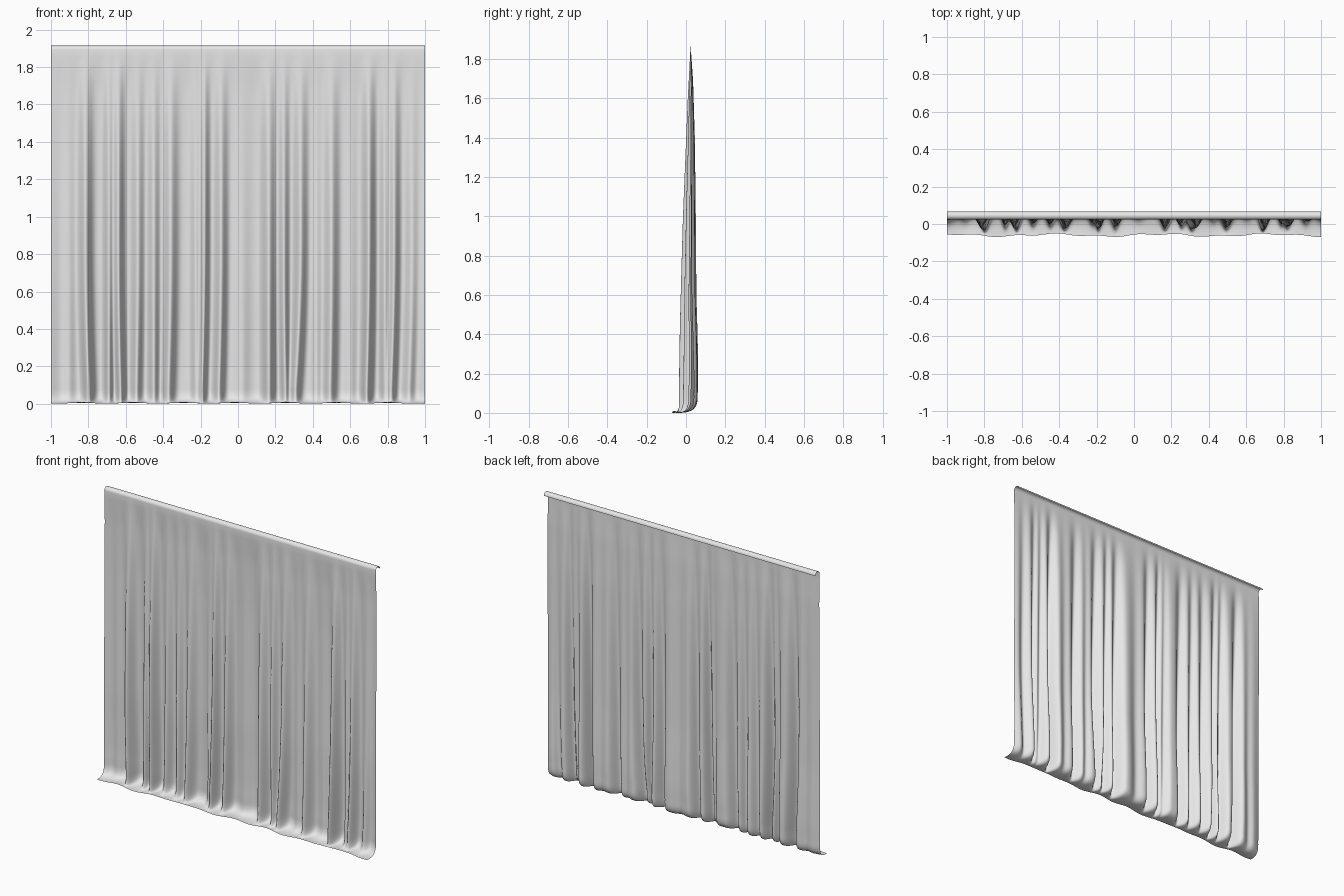
import bpy, bmesh, math

if "Cube" in bpy.data.objects:
    bpy.data.objects.remove(bpy.data.objects["Cube"])

NX = 420  # columns across the cloth

# forward folds: x centre, depth 0-1, half width, sideways drift at the hem
FOLDS = [(-1.03, .40, .07, 0), (-.905, .22, .03, 0), (-.815, .95, .028, .02), (-.69, .70, .022, 0),
         (-.64, .92, .024, .015), (-.535, .60, .026, -.01), (-.45, .62, .025, 0),
         (-.36, .85, .030, -.015), (-.225, .45, .022, 0), (-.18, .85, .020, -.015),
         (-.09, .75, .026, -.015), (.02, .25, .04, 0), (.165, .85, .030, 0),
         (.245, .70, .022, .01), (.335, .88, .028, -.035), (.42, .25, .025, 0),
         (.50, .80, .030, -.01), (.60, .2, .03, 0), (.70, .98, .026, -.015),
         (.785, .55, .022, 0), (.835, .75, .024, -.02), (.93, .45, .028, -.02), (1.02, .35, .05, 0)]

# y limits of the folds by height
FRONT = [(0, -.040), (.1, -.039), (.5, -.032), (1.0, -.017), (1.6, .008), (1.87, .023), (2, .023)]
BACK = [(0, .058), (.2, .064), (.4, .061), (.6, .055), (1.0, .052), (1.4, .047),
        (1.7, .037), (1.87, .024), (2, .023)]


def lerp_table(table, z):
    for (a, ya), (b, yb) in zip(table, table[1:]):
        if z <= b:
            return ya + (yb - ya) * (z - a) / (b - a)
    return table[-1][1]


def cloth_y(x, z):
    keep = 1.0
    low = max(0, 1 - z / .9) ** 2
    for c, depth, w, drift in FOLDS:
        wide = w * (1 + .25 * min(z, 1.9) / 1.9)
        keep *= 1 - depth * math.exp(-((x - c - drift * low) / wide) ** 2)
    keep *= .93 + .07 * math.sin(9 * x + 1)
    f, b = lerp_table(FRONT, z), lerp_table(BACK, z)
    return f + (b - f) * keep


def column(x):
    pts = []
    # rolled top edge
    for i in range(13):
        a = math.pi * i / 12
        pts.append((.045 + .022 * math.cos(a), 1.900 + .022 * math.sin(a)))
    # hanging cloth
    for i in range(1, 46):
        z = 1.9 - (1.9 - .10) * i / 45
        pts.append((cloth_y(x, z), z))
    # hem sweeping forward along the floor
    y0 = pts[-1][0]
    y3 = -.060 + .006 * math.sin(11 * x) + .004 * math.sin(29 * x + 1)
    z3 = .012 + .004 * math.sin(23 * x + 2)
    for i in range(1, 13):
        t = i / 12
        s = 1 - t
        k = (s ** 3, 3 * s * s * t, 3 * s * t * t, t ** 3)
        pts.append((k[0] * y0 + k[1] * (y0 + .004) + k[2] * (y0 * .75 + y3 * .25) + k[3] * y3,
                    k[0] * .10 + k[1] * .025 + k[2] * .004 + k[3] * z3))
    return pts


bm = bmesh.new()
grid = []
for i in range(NX + 1):
    x = -1 + 2 * i / NX
    grid.append([bm.verts.new((x, y, z)) for y, z in column(x)])
for a, b in zip(grid, grid[1:]):
    for j in range(len(a) - 1):
        bm.faces.new((a[j], a[j + 1], b[j + 1], b[j])).smooth = True

# stand on the floor
low = min(v.co.z for v in bm.verts)
for v in bm.verts:
    v.co.z -= low

mesh = bpy.data.meshes.new("curtain")
bm.to_mesh(mesh)
bm.free()
curtain = bpy.data.objects.new("curtain", mesh)
bpy.context.collection.objects.link(curtain)

cloth = bpy.data.materials.new("light grey cloth")
cloth.diffuse_color = (.8, .8, .8, 1)
cloth.use_nodes = True
cloth.node_tree.nodes["Principled BSDF"].inputs["Base Color"].default_value = cloth.diffuse_color
mesh.materials.append(cloth)
